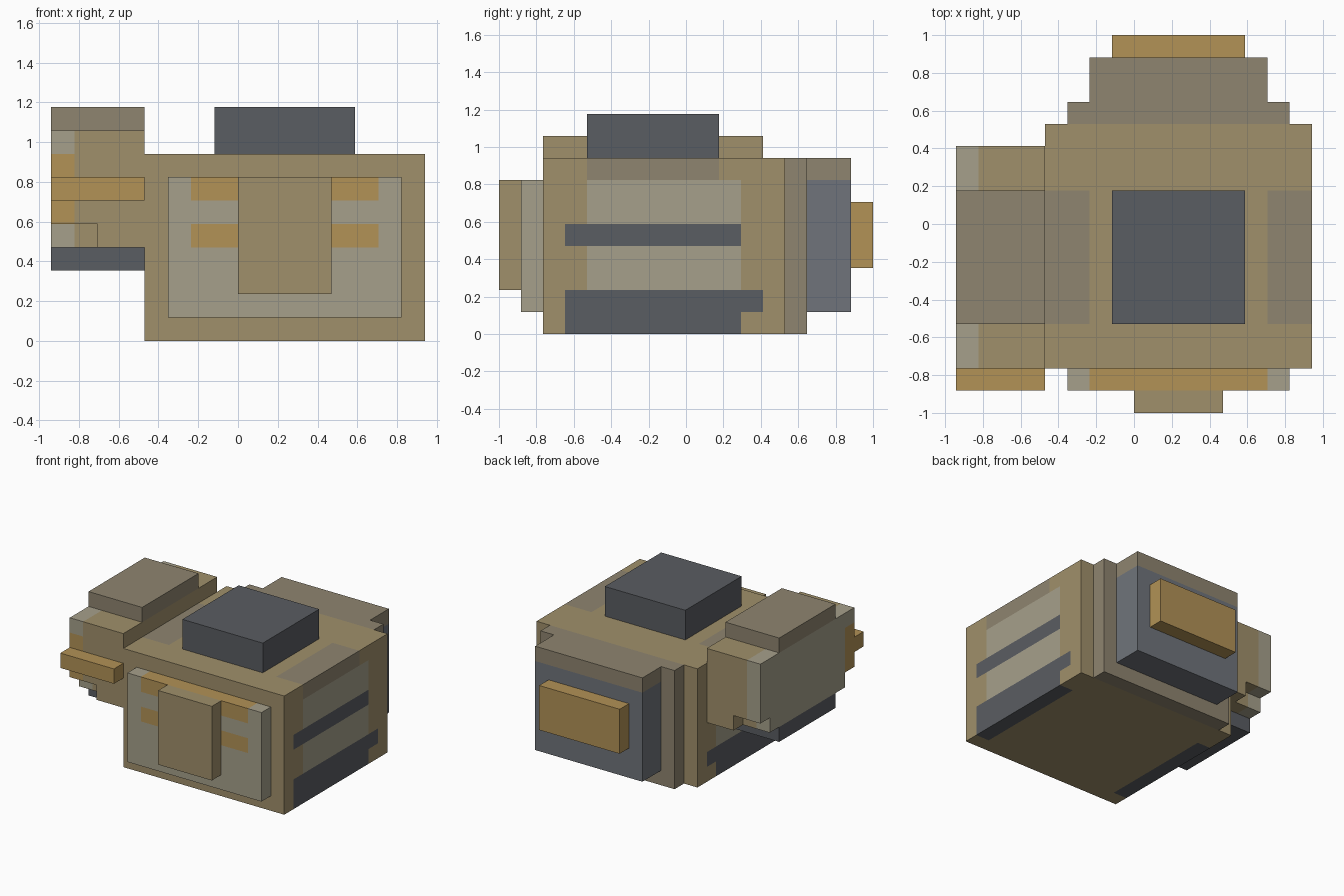
import bpy, bmesh
from mathutils import Vector

if "Cube" in bpy.data.objects:
    bpy.data.objects.remove(bpy.data.objects["Cube"])

U = 2 / 17  # one block unit


def paint(name, rgb):
    m = bpy.data.materials.new(name)
    m.diffuse_color = [((c / 255 + 0.055) / 1.055) ** 2.4 for c in rgb] + [1]
    m.use_nodes = True
    m.node_tree.nodes["Principled BSDF"].inputs["Base Color"].default_value = m.diffuse_color
    return m


TAN = paint("tan", (160, 144, 107))
PALE = paint("pale_grey", (166, 160, 139))
BROWN = paint("grey_brown", (143, 133, 112))
GOLD = paint("gold", (178, 146, 86))
DARK = paint("dark_grey", (90, 93, 98))
SLATE = paint("slate", (112, 116, 123))


def block(name, x, y, z, mat, inlays=()):
    """Box in block units; inlays are (x, y, z, material) regions painted flush."""
    spans = (x, y, z)
    bm = bmesh.new()
    bmesh.ops.create_cube(bm, size=1)
    for v in bm.verts:
        v.co = Vector([s[0] if c < 0 else s[1] for s, c in zip(spans, v.co)])
    # split the faces along the inlay borders
    for axis in range(3):
        lo, hi = spans[axis]
        normal = Vector([float(i == axis) for i in range(3)])
        for cut in sorted({c for r in inlays for c in r[axis] if lo < c < hi}):
            bmesh.ops.bisect_plane(bm, geom=bm.verts[:] + bm.edges[:] + bm.faces[:],
                                   plane_co=normal * cut, plane_no=normal)
    bm.normal_update()
    mats = [mat]
    for f in bm.faces:
        p = f.calc_center_median() - f.normal * 0.5
        for r in inlays:
            if all(r[i][0] < p[i] < r[i][1] for i in range(3)):
                if r[3] not in mats:
                    mats.append(r[3])
                f.material_index = mats.index(r[3])
    bmesh.ops.scale(bm, vec=(U, U, U), verts=bm.verts)
    me = bpy.data.meshes.new(name)
    bm.to_mesh(me)
    bm.free()
    for m in mats:
        me.materials.append(m)
    ob = bpy.data.objects.new(name, me)
    bpy.context.collection.objects.link(ob)
    return ob


# Main body with matching side panels on left and right
sides = []
for thin, wide in (((7, 8), (6, 8)), ((-4, -3), (-4, -2))):
    sides += [(thin, (-4.5, 2.5), (2, 7), PALE),
              (thin, (-5.5, 2.5), (4, 5), DARK),
              (thin, (-5.5, 3.5), (1, 2), DARK),
              (thin, (-5.5, 2.5), (0, 1), DARK),
              (wide, (-4.5, 1.5), (7, 8), BROWN)]
block("body", (-4, 8), (-6.5, 4.5), (0, 8), TAN, sides)

# Stepped rear
block("rear_step", (-3, 7), (4.5, 5.5), (0, 8), BROWN)
block("rear_housing", (-2, 6), (5.5, 7.5), (1, 8), SLATE,
      [((-2, 6), (5.5, 7.5), (7, 8), BROWN)])
block("rear_plate", (-1, 5), (7.5, 8.5), (3, 6), GOLD)

# Top hatch
block("top_hatch", (-1, 5), (-4.5, 1.5), (8, 10), DARK)

# Front panel with two stripes and a centre plate
block("front_panel", (-3, 7), (-7.5, -6.5), (1, 7), PALE,
      [((-2, 6), (-7.5, -6.5), (z, z + 1), GOLD) for z in (4, 6)])
block("front_plate", (0, 4), (-8.5, -7.5), (2, 7), TAN)

# Side pod, its underside notched at both ends
edge = (-8, -7)
block("pod", (-8, -4), (-6.5, 3.5), (5, 9), TAN,
      [(edge, (-6.5, 3.5), (5, 9), PALE),
       (edge, (-6.5, -5.5), (5, 8), GOLD)])
block("pod_lower_inner", (-6, -4), (-6.5, 3.5), (4, 5), TAN)
block("pod_lower_outer", (-8, -6), (-5.5, 2.5), (4, 5), TAN,
      [(edge, (-5.5, 2.5), (4, 5), PALE)])
block("pod_cap", (-8, -4), (-4.5, 1.5), (9, 10), BROWN)
block("pod_base", (-8, -4), (-4.5, 1.5), (3, 4), DARK)
block("pod_front_bar", (-8, -4), (-7.5, -6.5), (6, 7), GOLD)
